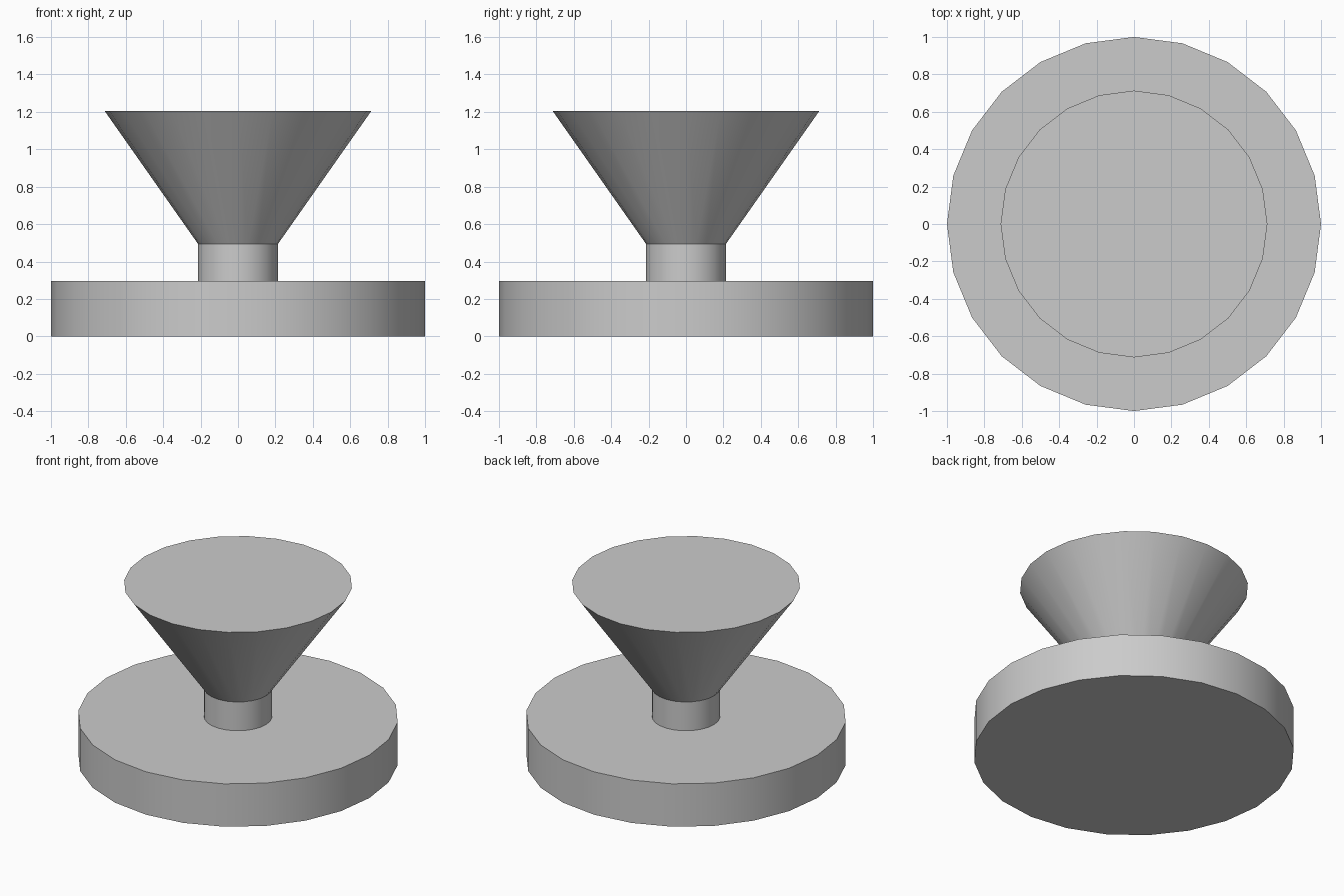
import bpy
import math

SIDES = 24

cube = bpy.data.objects.get("Cube")
if cube:
    bpy.data.objects.remove(cube, do_unlink=True)

# Single flat grey
grey = bpy.data.materials.new("light_grey")
grey.use_nodes = True
colour = (0.6, 0.6, 0.6, 1.0)
grey.diffuse_color = colour
grey.node_tree.nodes["Principled BSDF"].inputs["Base Color"].default_value = colour


def round_part(name, bottom_radius, top_radius, bottom, top):
    """Capped cylinder or cone between two heights, with a vertex on +x."""
    bpy.ops.mesh.primitive_cone_add(
        vertices=SIDES, radius1=bottom_radius, radius2=top_radius,
        depth=top - bottom, location=(0, 0, (bottom + top) / 2))
    part = bpy.context.object
    part.name = name
    part.data.name = name
    part.data.materials.append(grey)
    bpy.ops.object.shade_smooth_by_angle(angle=math.radians(30))
    return part


# Wide disc base, narrow neck, flared head
round_part("base", 1.0, 1.0, 0.0, 0.295)
round_part("neck", 0.213, 0.213, 0.295, 0.493)
round_part("flared_head", 0.213, 0.713, 0.493, 1.205)
